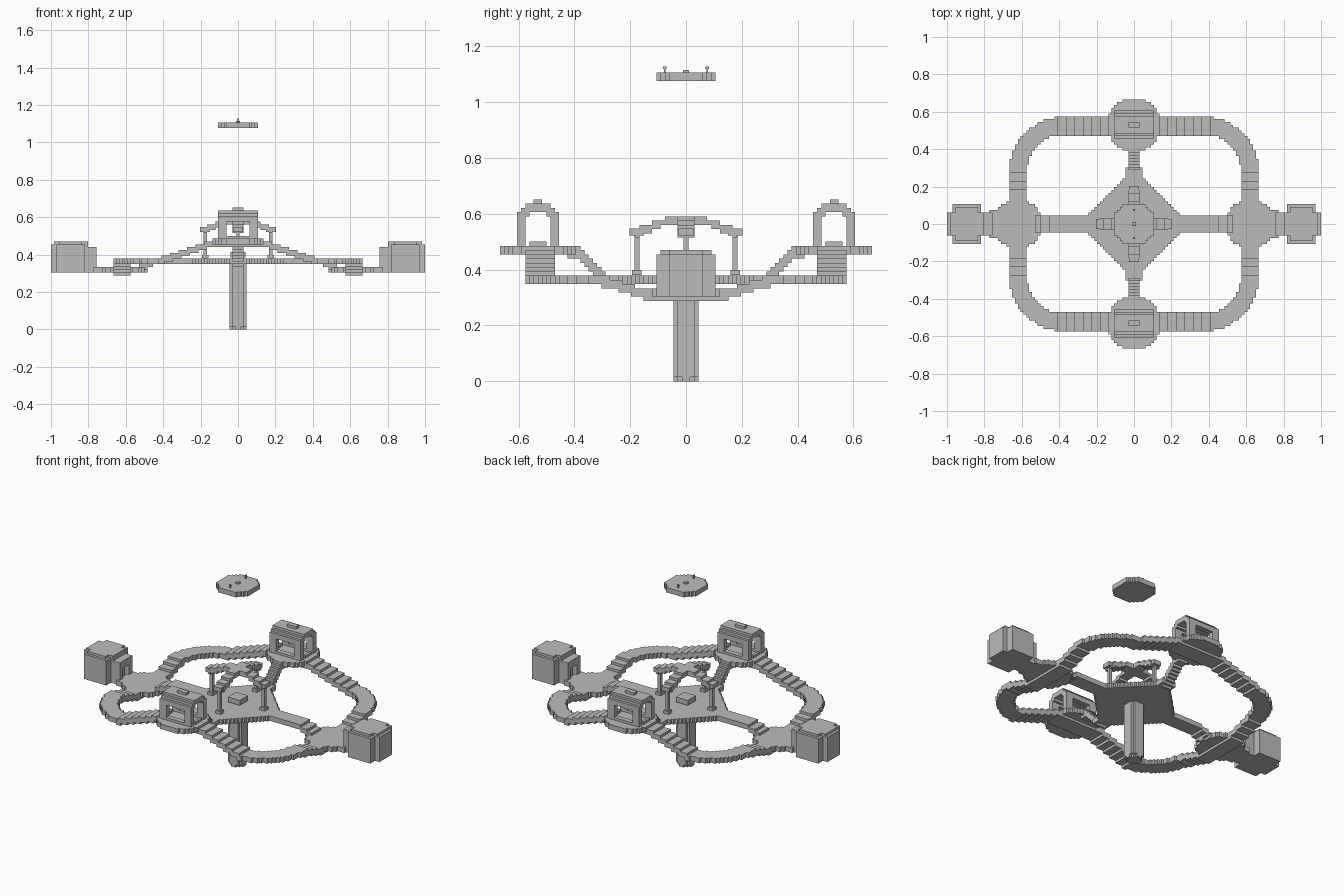
import bpy
import bmesh
from math import hypot, floor, ceil

cube = bpy.data.objects.get("Cube")
if cube:
    bpy.data.objects.remove(cube, do_unlink=True)

U = 1 / 66  # block size

stone = bpy.data.materials.new("grey_stone")
stone.use_nodes = True
GREY = (0.5, 0.5, 0.5, 1)
stone.diffuse_color = GREY
stone.node_tree.nodes["Principled BSDF"].inputs["Base Color"].default_value = GREY


def finish(name, bm):
    mesh = bpy.data.meshes.new(name)
    bm.normal_update()
    bm.to_mesh(mesh)
    bm.free()
    mesh.materials.append(stone)
    obj = bpy.data.objects.new(name, mesh)
    bpy.context.collection.objects.link(obj)
    return obj


def blocks(name, lo, hi, rule):
    """Fill a region with blocks wherever the rule holds, keeping the outer skin."""
    spans = [range(floor(a / U), ceil(b / U)) for a, b in zip(lo, hi)]
    filled = {(i, j, k) for i in spans[0] for j in spans[1] for k in spans[2]
              if rule((i + .5) * U, (j + .5) * U, (k + .5) * U)}
    bm = bmesh.new()
    corners = {}

    def corner(p):
        if p not in corners:
            corners[p] = bm.verts.new([c * U for c in p])
        return corners[p]

    for cell in filled:
        for axis in range(3):
            for side in (0, 1):
                near = list(cell)
                near[axis] += 2 * side - 1
                if tuple(near) in filled:
                    continue
                b, c = (axis + 1) % 3, (axis + 2) % 3
                quad = []
                for db, dc in ((0, 0), (1, 0), (1, 1), (0, 1)):
                    p = list(cell)
                    p[axis] += side
                    p[b] += db
                    p[c] += dc
                    quad.append(corner(tuple(p)))
                bm.faces.new(quad if side else quad[::-1])
    return finish(name, bm)


def box(name, centre, size):
    bm = bmesh.new()
    bmesh.ops.create_cube(bm, size=1)
    bmesh.ops.scale(bm, vec=size, verts=bm.verts)
    bmesh.ops.translate(bm, vec=centre, verts=bm.verts)
    return finish(name, bm)


def clamp(v, a, b):
    return max(a, min(b, v))


# Central pillar with chamfered corners and a narrower foot
def pillar(x, y, z):
    x, y = abs(x), abs(y)
    return max(x, y) < .047 and x + y < (.055 if z < U else .07)


blocks("pillar", (-.06, -.06, 0), (.06, .06, .37), pillar)


# Diamond platform with short arms toward front and back
def platform(x, y, z):
    x, y = abs(x), abs(y)
    diamond = x + y < .29 and x < .25
    arm = x < .05 and y < .3
    return .35 < z < .385 and (diamond or arm)


blocks("centre_platform", (-.3, -.32, .33), (.3, .32, .4), platform)
box("centre_block", (0, 0, .4), (.08, .08, .03))


# Ring walkway: rounded rectangle that climbs at front and back, dips at the sides
def ring_top(x, y):
    if y > .4:
        return .385 + clamp((.42 - x) * .33, 0, .085)
    return .385 - clamp((.32 - y) * .33, 0, .058)


def ring(x, y, z):
    x, y = abs(x), abs(y)
    r = .25
    qx, qy = x - (.622 - r), y - (.525 - r)
    d = hypot(max(qx, 0), max(qy, 0)) + min(max(qx, qy), 0) - r
    return abs(d) < .048 and 0 < ring_top(x, y) - z < .036


blocks("ring_walkway", (-.7, -.6, .28), (.7, .6, .5), ring)

# Left and right sides: spoke, round landing and end house
for side, s in (("left", 1), ("right", -1)):
    lo, hi = ((0, -.2, .28), (1, .2, .5)) if s > 0 else ((-1, -.2, .28), (0, .2, .5))

    def spoke(x, y, z):
        top = clamp(.33 + (.56 - s * x) * .4, .33, .385)
        return .22 < s * x < .53 and abs(y) < .046 and 0 < top - z < .034

    def landing(x, y, z):
        x = s * x
        disc = hypot(x - .622, y) < .131
        neck = .6 < x < .78 and abs(y) < .075
        return .3 < z < .33 and (disc or neck)

    def house(x, y, z):
        x, y = s * x, abs(y)
        if z < .3:
            return False
        hall = .82 < x < .972 and y < .107 and z < .455
        roof = .835 < x < .955 and y < .085 and z < .475
        bay = .95 < x < 1 and y < .062 and z < .455
        porch = .755 < x < .83 and y < .062 and z < .44
        eave = .80 < x < .985 and y < .062 and z < .475
        doorway = x < .785 and y < .025 and .325 < z < .40
        return (hall or roof or bay or porch or eave) and not doorway

    blocks(side + "_spoke", lo, hi, spoke)
    blocks(side + "_landing", lo, hi, landing)
    blocks(side + "_house", lo, hi, house)

# Front and back: steep stair, round deck and open pavilion
for side, s in (("back", 1), ("front", -1)):
    lo, hi = ((-.2, .2, .33), (.2, .7, .68)) if s > 0 else ((-.2, -.7, .33), (.2, -.2, .68))

    def stair(x, y, z):
        top = clamp(.385 + (s * y - .29) * 1.05, .385, .48)
        return .28 < s * y < .42 and abs(x) < .029 and 0 < top - z < .045

    def deck(x, y, z):
        return .455 < z < .485 and hypot(x, s * y - .53) < .142

    def pavilion(x, y, z):
        x, y = abs(x), abs(s * y - .53)
        if z < .48 or x > .108:
            return x < .03 and y < .01 and z > .63 and z < .655
        roof_top = min(.64, .655 - (y - .01) * .75)
        roof = y < .069 and roof_top - .036 < z < roof_top and z > .58
        wall = .052 < y < .069 and z < .6
        window = x < .065 and .505 < z < .575
        ridge = x < .035 and y < .015 and .6 < z < .656
        sill = x > .09 and y < .035 and z < .5
        return roof or ridge or sill or (wall and not window)

    blocks(side + "_stair", lo, hi, stair)
    blocks(side + "_deck", lo, hi, deck)
    blocks(side + "_pavilion", lo, hi, pavilion)

# Four lamp posts on the platform
for name, dx, dy in (("left", 1, 0), ("right", -1, 0), ("back", 0, 1), ("front", 0, -1)):
    px, py = dx * .176, dy * .176
    box(name + "_post", (px, py, .455), (.018, .018, .15))
    box(name + "_post_foot", (px, py, .39), (.034, .034, .018))
    box(name + "_post_cap", (px, py, .535), (.052, .052, .026))


# Two crossing arches joining the posts
def arch(x, y, z):
    along, across = max(abs(x), abs(y)), min(abs(x), abs(y))
    top = min(.592, .545 + (.185 - along) * .37)
    return along < .18 and across < .029 and 0 < top - z < .028


blocks("crossed_arches", (-.2, -.2, .5), (.2, .2, .61), arch)


# Floating disc with a smaller underside and two pegs
def floating(x, y, z):
    r = hypot(x, y)
    return (r < .112 and 1.083 < z < 1.11) or (r < .073 and 1.07 < z < 1.09)


blocks("floating_disc", (-.13, -.13, 1.06), (.13, .13, 1.12), floating)
box("disc_centre_stud", (0, 0, 1.107), (.02, .02, .015))
for side, s in (("back", 1), ("front", -1)):
    box(side + "_disc_peg", (0, s * .076, 1.113), (.006, .006, .022))
    box(side + "_disc_peg_head", (0, s * .076, 1.123), (.011, .011, .01))
